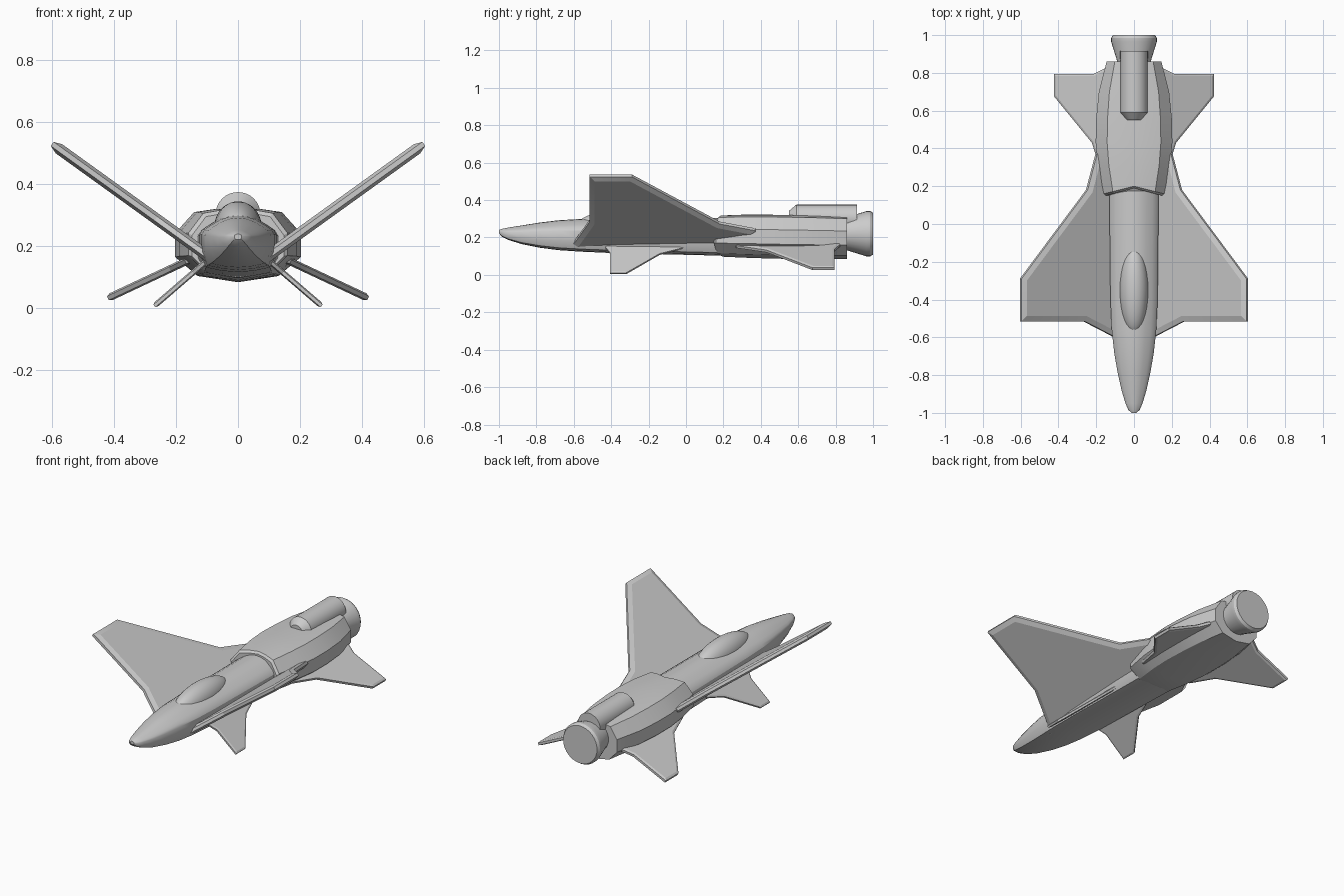
import bpy, bmesh, math
from mathutils import Vector

default_cube = bpy.data.objects.get("Cube")
if default_cube:
    bpy.data.objects.remove(default_cube, do_unlink=True)

# One flat grey for the whole craft
grey = bpy.data.materials.new("hull grey")
grey.use_nodes = True
grey_value = (0.6, 0.6, 0.6, 1)
grey.diffuse_color = grey_value
grey.node_tree.nodes["Principled BSDF"].inputs["Base Color"].default_value = grey_value


def finish(name, bm, angle=30):
    """Turn a bmesh into a shaded object with outward normals."""
    bmesh.ops.recalc_face_normals(bm, faces=bm.faces[:])
    mesh = bpy.data.meshes.new(name)
    bm.to_mesh(mesh)
    bm.free()
    mesh.materials.append(grey)
    obj = bpy.data.objects.new(name, mesh)
    bpy.context.scene.collection.objects.link(obj)
    bpy.ops.object.select_all(action="DESELECT")
    obj.select_set(True)
    bpy.context.view_layer.objects.active = obj
    bpy.ops.object.shade_smooth_by_angle(angle=math.radians(angle))
    return obj


def loft(name, section, stations, front_sweep=0, angle=30):
    """Skin a closed unit section along y; station = y, half width, bottom, top."""
    bm = bmesh.new()
    rings = []
    for i, (y, w, low, high) in enumerate(stations):
        sweep = 0 if i > 1 else front_sweep
        rings.append([bm.verts.new((u * w, y - sweep * abs(u), low + v * (high - low)))
                      for u, v in section])
    n = len(section)
    for a, b in zip(rings, rings[1:]):
        for k in range(n):
            bm.faces.new((a[k], a[(k + 1) % n], b[(k + 1) % n], b[k]))
    bm.faces.new(rings[0])
    bm.faces.new(rings[-1])
    return finish(name, bm, angle)


def mirrored(half):
    """Close a half section that runs from top centre to bottom centre."""
    return half + [(-u, v) for u, v in half[-2:0:-1]]


def lathe(name, z, profile, sides=32):
    """Round body along y; profile = y, radius."""
    turns = [2 * math.pi * k / sides for k in range(sides)]
    circle = [(math.cos(t), 0.5 + math.sin(t) / 2) for t in turns]
    return loft(name, circle, [(y, r, z - r, z + r) for y, r in profile])


def fin(name, outline, root, slope, core, rim, bevel):
    """Tilted plate with bevelled rims, mirrored to both sides."""
    normal = Vector((-slope, 0, 1)).normalized()
    bm = bmesh.new()
    verts = [bm.verts.new((x, y, root[1] + slope * (x - root[0])))
             for x, y in outline]
    bottom = bm.faces.new(verts)
    bmesh.ops.translate(bm, verts=verts, vec=-normal * core)
    made = bmesh.ops.extrude_face_region(bm, geom=[bottom], use_keep_orig=True)
    upper = [g for g in made["geom"] if isinstance(g, bmesh.types.BMVert)]
    bmesh.ops.translate(bm, verts=upper, vec=normal * 2 * core)
    bmesh.ops.recalc_face_normals(bm, faces=bm.faces[:])
    caps = [f for f in bm.faces if abs(f.normal.dot(normal)) > 0.99]
    bmesh.ops.inset_region(bm, faces=caps, thickness=rim, depth=bevel,
                           use_even_offset=True)
    obj = finish(name, bm, 15)
    obj.modifiers.new("both sides", "MIRROR").use_axis[0] = True
    return obj


# Forward fuselage with pointed nose
nose_section = mirrored([(0, 1), (0.25, 0.98), (0.5, 0.92), (0.75, 0.82), (0.92, 0.74),
                         (1, 0.65), (1, 0.32), (0.83, 0.08), (0.4, 0.02), (0, 0)])
loft("forward_fuselage", nose_section, [
    (-1, 0.012, 0.222, 0.24), (-0.985, 0.03, 0.205, 0.246), (-0.95, 0.045, 0.187, 0.253),
    (-0.88, 0.066, 0.165, 0.264), (-0.78, 0.088, 0.145, 0.28), (-0.68, 0.105, 0.132, 0.292),
    (-0.56, 0.118, 0.124, 0.299), (-0.4, 0.125, 0.117, 0.302), (0.3, 0.132, 0.1, 0.304)])

# Wider rear fuselage with a swept front lip
rear_section = mirrored([(0, 1), (0.35, 0.995), (0.7, 0.95), (1, 0.66),
                         (1, 0.33), (0.65, 0.08), (0, 0)])
loft("rear_fuselage", rear_section, [
    (0.19, 0.148, 0.1, 0.306), (0.2, 0.16, 0.097, 0.318), (0.31, 0.19, 0.092, 0.322),
    (0.43, 0.203, 0.088, 0.322), (0.56, 0.2, 0.085, 0.32), (0.7, 0.186, 0.084, 0.317),
    (0.86, 0.145, 0.084, 0.312)], front_sweep=0.04, angle=25)

# Cockpit canopy
bm = bmesh.new()
bmesh.ops.create_uvsphere(bm, u_segments=32, v_segments=20, radius=1)
bmesh.ops.scale(bm, verts=bm.verts[:], vec=(0.077, 0.235, 0.085))
bmesh.ops.translate(bm, verts=bm.verts[:], vec=(0, -0.35, 0.26))
finish("canopy", bm, 60)

# Engine nozzle and the pod on the spine
lathe("engine_nozzle", 0.22, [(0.8, 0.088), (0.865, 0.09), (0.965, 0.121),
                              (0.985, 0.121), (1, 0.112)])
lathe("dorsal_pod", 0.302, [(0.55, 0.04), (0.59, 0.073), (0.915, 0.073)])

# Upswept main wings
fin("main_wing", [(0.06, -0.63), (0.12, -0.59), (0.265, -0.515), (0.6, -0.515),
                  (0.6, -0.29), (0.25, 0.18), (0.2, 0.37), (0.06, 0.4)],
    (0.12, 0.185), 0.72, 0.008, 0.027, 0.01)

# Drooping tail fins
fin("tail_fin", [(0.1, 0.22), (0.17, 0.27), (0.22, 0.43), (0.42, 0.675), (0.42, 0.795),
                 (0.21, 0.795), (0.14, 0.83), (0.1, 0.84)],
    (0.17, 0.15), -0.47, 0.007, 0.012, 0.005)

# Small drooping fins under the wings
fin("belly_fin", [(0.07, -0.45), (0.11, -0.43), (0.145, -0.405), (0.27, -0.405),
                  (0.27, -0.32), (0.15, -0.14), (0.11, 0), (0.07, 0.02)],
    (0.11, 0.145), -0.86, 0.005, 0.01, 0.004)
